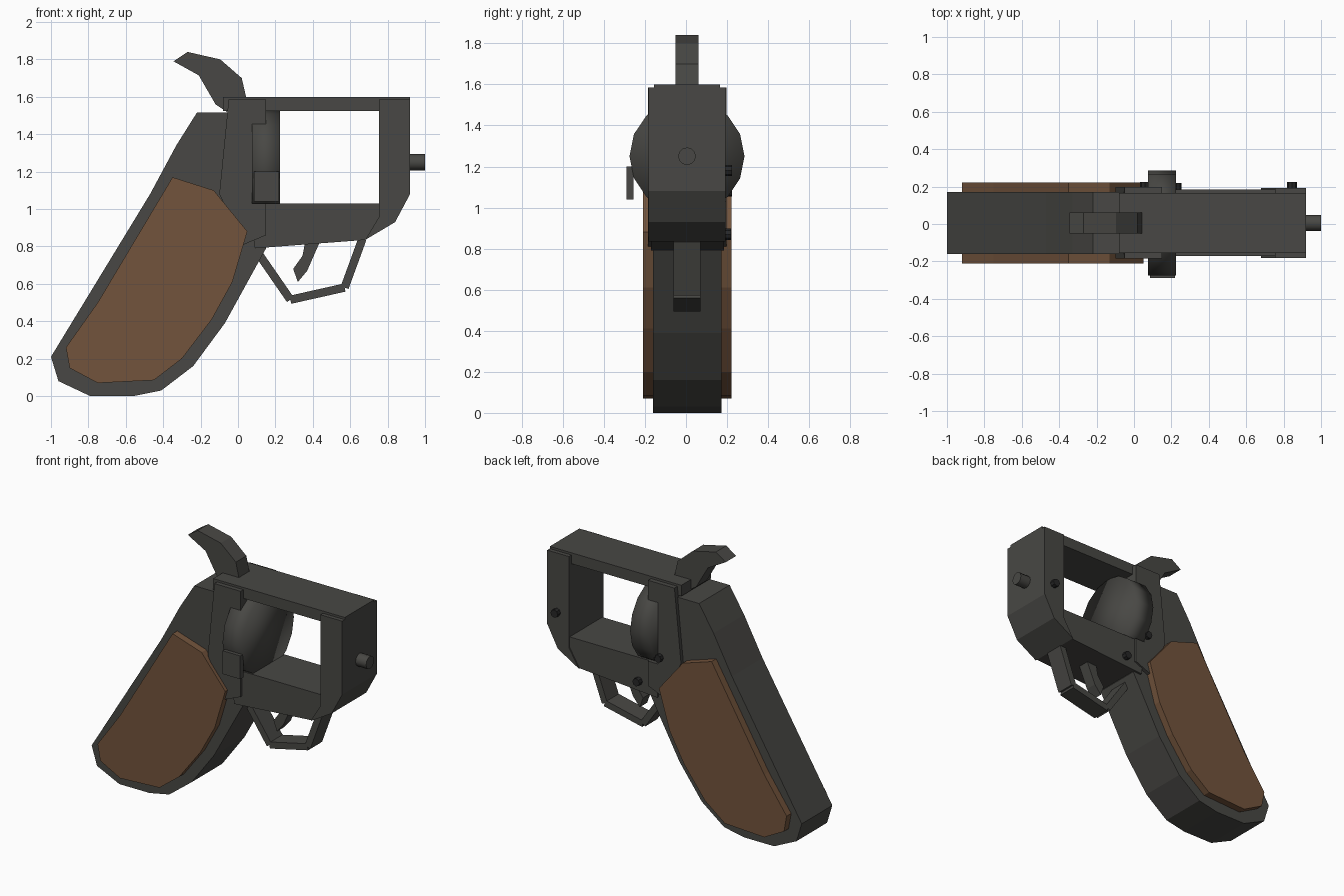
import bpy, bmesh, math
from mathutils import Matrix, Vector

if "Cube" in bpy.data.objects:
    bpy.data.objects.remove(bpy.data.objects["Cube"])


def material(name, rgb):
    m = bpy.data.materials.new(name)
    m.diffuse_color = (*rgb, 1)
    m.use_nodes = True
    m.node_tree.nodes["Principled BSDF"].inputs["Base Color"].default_value = m.diffuse_color
    return m


STEEL = material("dark_steel", (0.065, 0.064, 0.058))
WOOD = material("wood", (0.17, 0.088, 0.045))
BLACK = material("black_steel", (0.02, 0.02, 0.02))


def finish(name, bm, mat):
    bmesh.ops.recalc_face_normals(bm, faces=bm.faces)
    mesh = bpy.data.meshes.new(name)
    bm.to_mesh(mesh)
    bm.free()
    mesh.materials.append(mat)
    ob = bpy.data.objects.new(name, mesh)
    bpy.context.collection.objects.link(ob)
    return ob


def plate(name, outline, y0, y1, mat=STEEL):
    """Side-view (x, z) outline extruded from y0 to y1."""
    bm = bmesh.new()
    face = bm.faces.new([bm.verts.new((x, y0, z)) for x, z in outline])
    ext = bmesh.ops.extrude_face_region(bm, geom=[face])
    verts = [v for v in ext["geom"] if isinstance(v, bmesh.types.BMVert)]
    bmesh.ops.translate(bm, verts=verts, vec=(0, y1 - y0, 0))
    return finish(name, bm, mat)


def box(name, x0, x1, y0, y1, z0, z1, mat=STEEL):
    return plate(name, [(x0, z0), (x1, z0), (x1, z1), (x0, z1)], y0, y1, mat)


def rod(name, centre, axis, radius, depth, sides, mat=STEEL):
    bm = bmesh.new()
    turn = Vector((0, 0, 1)).rotation_difference(Vector(axis)).to_matrix().to_4x4()
    bmesh.ops.create_cone(bm, cap_ends=True, segments=sides, radius1=radius, radius2=radius,
                          depth=depth, matrix=Matrix.Translation(centre) @ turn)
    return finish(name, bm, mat)


# Grip body and wooden side panels
plate("grip_body", [(-1, .21), (-.96, .08), (-.79, 0), (-.56, 0), (-.41, .03), (-.24, .16),
                    (-.07, .39), (.15, .79), (.12, 1.0), (.04, 1.1), (0, 1.515), (-.22, 1.515),
                    (-.33, 1.34), (-.47, 1.08)], -.16, .172)
panel = [(-.35, 1.17), (-.13, 1.10), (.05, .88), (-.03, .61), (-.14, .41), (-.3, .2),
         (-.45, .085), (-.75, .07), (-.9, .15), (-.92, .26), (-.75, .5)]
plate("grip_panel_front", panel, -.21, -.155, WOOD)
plate("grip_panel_back", panel, .167, .222, WOOD)

# Frame around the open window
plate("frame_rear", [(-.05, 1.585), (.15, 1.585), (.15, 1.45), (.075, 1.45), (.075, 1.03),
                     (.15, 1.03), (.15, .86), (.03, .81), (-.1, 1.08)], -.185, .197)
plate("frame_bottom", [(.06, 1.03), (.76, 1.03), (.76, .89), (.68, .835), (.09, .79)], -.17, .185)
plate("frame_front", [(.755, 1.585), (.92, 1.585), (.92, 1.08), (.84, .93), (.68, .835),
                      (.755, .96)], -.183, .193)
box("top_strap", -.08, .92, -.155, .165, 1.525, 1.6)

# Round drum, loading gate and front pin
drum = rod("drum", (.15, .005, 1.25), (1, 0, 0), .28, .15, 16)
for p in drum.data.polygons:
    p.use_smooth = True
box("loading_gate", .085, .22, -.29, -.255, 1.04, 1.2)
pin = rod("front_pin", (.95, .005, 1.25), (1, 0, 0), .043, .1, 12)
for p in pin.data.polygons:
    p.use_smooth = len(p.vertices) == 4

# Hammer and trigger
plate("hammer", [(-.345, 1.79), (-.27, 1.84), (-.095, 1.80), (.02, 1.70), (.05, 1.57),
                 (-.06, 1.52), (-.12, 1.56), (-.21, 1.715)], -.052, .062)
plate("trigger", [(.36, .83), (.44, .83), (.37, .67), (.32, .61), (.295, .68), (.345, .75)],
      -.035, .045)

# Trigger guard bars
path = [Vector(p) for p in [(.09, .79), (.28, .515), (.57, .58), (.665, .84)]]
for i, (a, b) in enumerate(zip(path, path[1:])):
    d = (b - a).normalized() * .022
    n = Vector((-d.y, d.x))
    plate(f"trigger_guard_{i + 1}", [tuple(p) for p in (a + n, b + n, b - n, a - n)], -.06, .07)

# Screws on the back side
for i, (x, y, z) in enumerate([(.845, .205, 1.18), (.06, .205, 1.08), (.228, .198, .87)]):
    rod(f"screw_{i + 1}", (x, y, z), (0, 1, 0), .027, .04, 8, BLACK)
